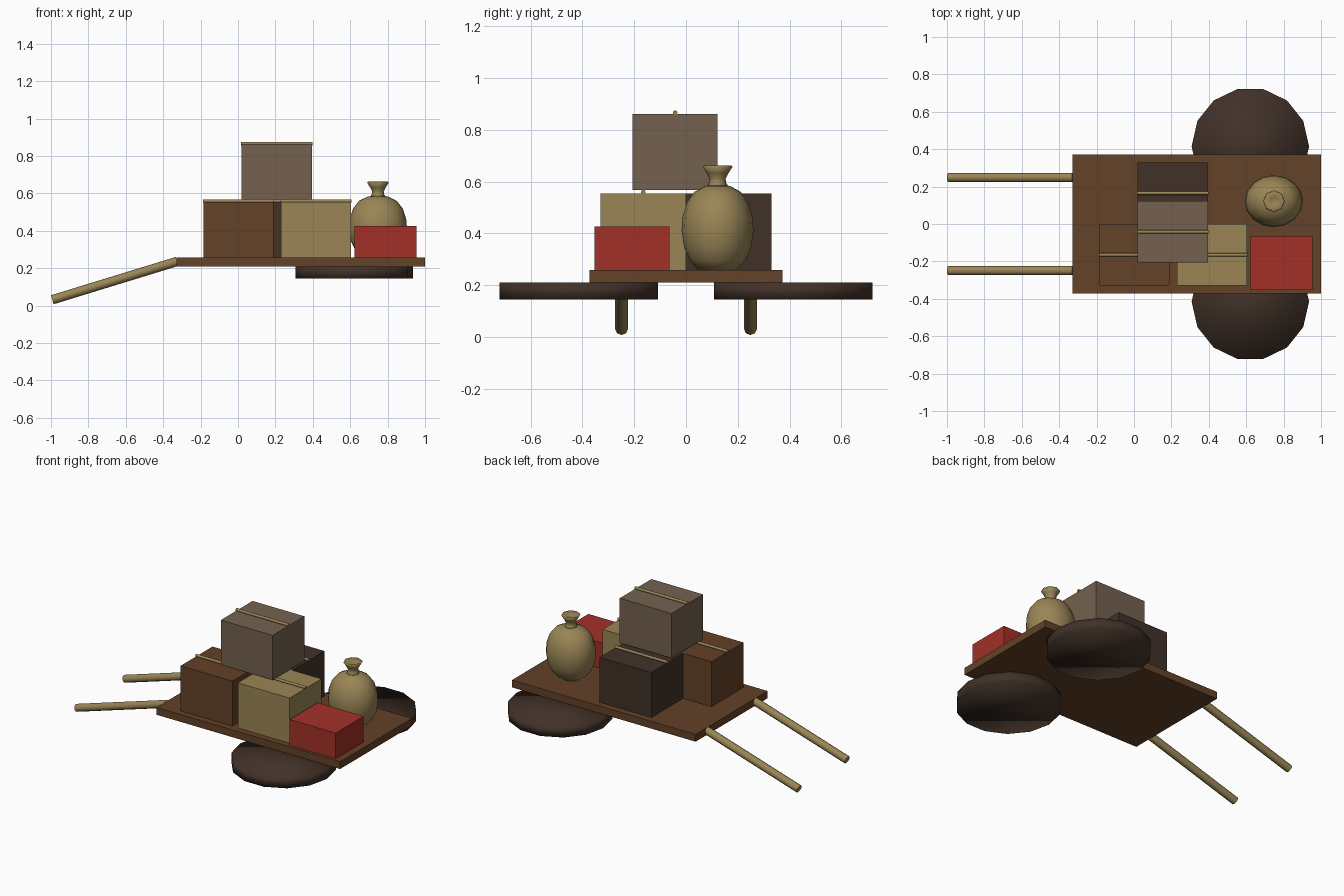
import bpy, bmesh, math
from mathutils import Vector

if "Cube" in bpy.data.objects:
    bpy.data.objects.remove(bpy.data.objects["Cube"])


def mat(name, rgb):
    m = bpy.data.materials.new(name)
    m.diffuse_color = (*rgb, 1)
    m.use_nodes = True
    m.node_tree.nodes["Principled BSDF"].inputs["Base Color"].default_value = m.diffuse_color
    return m


BROWN = mat("brown wood", (0.125, 0.054, 0.021))
DARK = mat("dark brown", (0.053, 0.031, 0.021))
TAN = mat("tan", (0.32, 0.235, 0.092))
GREY = mat("grey brown", (0.175, 0.12, 0.078))
RED = mat("red", (0.36, 0.03, 0.021))


def finish(bm, name, material, smooth=False):
    bmesh.ops.recalc_face_normals(bm, faces=bm.faces[:])
    me = bpy.data.meshes.new(name)
    for f in bm.faces:
        f.smooth = smooth
    bm.to_mesh(me)
    bm.free()
    me.materials.append(material)
    ob = bpy.data.objects.new(name, me)
    bpy.context.collection.objects.link(ob)
    return ob


def box(name, x, y, z, material):
    """Box from its (min, max) range on each axis."""
    bm = bmesh.new()
    bmesh.ops.create_cube(bm, size=1)
    for v in bm.verts:
        v.co = [(r[0] + r[1]) / 2 + c * (r[1] - r[0]) for c, r in zip(v.co, (x, y, z))]
    return finish(bm, name, material)


def rod(name, a, b, radius, sides, material, sharp=True):
    """Cylinder between two points."""
    a, b = Vector(a), Vector(b)
    bm = bmesh.new()
    bmesh.ops.create_cone(bm, cap_ends=True, segments=sides, radius1=radius,
                          radius2=radius, depth=(b - a).length)
    bmesh.ops.transform(bm, matrix=(b - a).to_track_quat('Z', 'Y').to_matrix().to_4x4(),
                        verts=bm.verts)
    bmesh.ops.translate(bm, vec=(a + b) / 2, verts=bm.verts)
    if sharp:
        for e in bm.edges:
            if len(e.link_faces) == 2 and e.calc_face_angle(0) > 1.0:
                e.smooth = False
    return finish(bm, name, material, True)


# Cart bed
box("cart_bed", (-0.33, 1.0), (-0.372, 0.372), (0.21, 0.258), BROWN)

# Handles and the flat-lying wheels, one of each per side
for side, s in (("front", -1), ("back", 1)):
    rod(side + "_handle", (-0.993, s * 0.249, 0.031), (-0.325, s * 0.249, 0.236),
        0.025, 8, TAN)
    # 14-sided disc with corners pointing along x, shaded softly over its rim
    bm = bmesh.new()
    bmesh.ops.create_cone(bm, cap_ends=True, segments=14, radius1=0.314,
                          radius2=0.314, depth=0.065)
    phase = min(math.atan2(v.co.y, v.co.x) % (math.tau / 14) for v in bm.verts)
    cs, sn = math.cos(-phase), math.sin(-phase)
    for v in bm.verts:
        px, py, pz = v.co
        v.co = (0.622 + px * cs - py * sn, s * 0.415 + px * sn + py * cs, 0.1775 + pz)
    finish(bm, side + "_wheel", DARK, True)

# Crates, each tied with a cord along its lid
crates = [
    ("brown_crate", (-0.185, 0.19), (-0.33, 0.0), (0.258, 0.553), BROWN),
    ("tan_crate", (0.23, 0.605), (-0.33, 0.0), (0.258, 0.553), TAN),
    ("dark_crate", (0.02, 0.395), (0.0, 0.33), (0.258, 0.553), DARK),
    ("grey_crate", (0.02, 0.395), (-0.206, 0.122), (0.568, 0.86), GREY),
]
for name, x, y, z, m in crates:
    box(name, x, y, z, m)
    mid = sum(y) / 2
    rod(name + "_cord", (x[0] - 0.003, mid, z[1] + 0.006),
        (x[1] + 0.003, mid, z[1] + 0.006), 0.009, 8, TAN)

# Red box
box("red_box", (0.622, 0.955), (-0.353, -0.063), (0.258, 0.426), RED)


def lathe(name, profile, centre, sides, stretch, material):
    """Spin (radius, z) points about z, closing both ends."""
    bm = bmesh.new()
    rings = [[bm.verts.new((centre[0] + r * stretch * math.cos(math.tau * i / sides),
                            centre[1] + r * math.sin(math.tau * i / sides), z))
              for i in range(sides)] for r, z in profile]
    for lo, hi in zip(rings, rings[1:]):
        for i in range(sides):
            j = (i + 1) % sides
            bm.faces.new((lo[i], lo[j], hi[j], hi[i]))
    bm.faces.new(rings[0][::-1])
    bm.faces.new(rings[-1])
    return finish(bm, name, material, True)


# Sack body, then its tied neck flaring at the top
sack_at = (0.748, 0.122)
lathe("sack_body", [(0.075, 0.258), (0.107, 0.295), (0.129, 0.345), (0.139, 0.41),
                    (0.135, 0.465), (0.118, 0.52), (0.09, 0.56), (0.05, 0.582),
                    (0.02, 0.588)], sack_at, 16, 1.12, TAN)
lathe("sack_neck", [(0.045, 0.575), (0.033, 0.595), (0.031, 0.61), (0.042, 0.632),
                    (0.058, 0.657), (0.053, 0.662), (0.022, 0.645)],
      sack_at, 8, 1.0, TAN)
